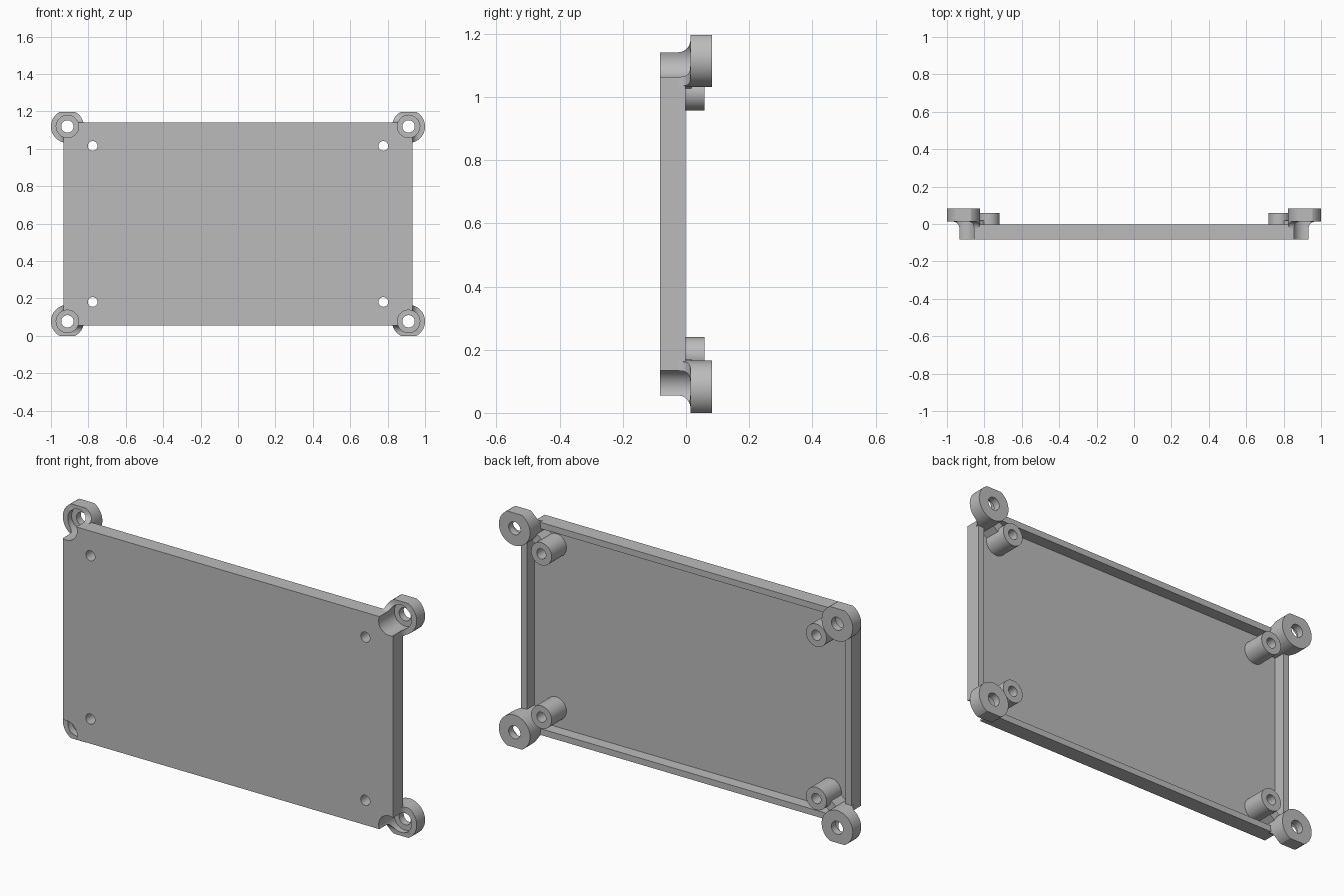
import bpy, bmesh, math
from mathutils import Matrix, Vector

cube = bpy.data.objects.get("Cube")
if cube:
    bpy.data.objects.remove(cube)

grey = bpy.data.materials.new("plain grey")
grey.use_nodes = True
grey.diffuse_color = (0.5, 0.5, 0.5, 1)
grey.node_tree.nodes["Principled BSDF"].inputs["Base Color"].default_value = (0.5, 0.5, 0.5, 1)

# Main dimensions
MID_Z, HALF_W, HALF_H = 0.5985, 0.933, 0.543
FRONT, RIM, BACK = -0.082, -0.002, 0.082
LUG_X, LUG_Z, LUG_R = 0.912, 0.521, 0.088
POST_X, POST_Z, POST_R = 0.777, 0.417, 0.058


def finish(name, bm):
    bmesh.ops.recalc_face_normals(bm, faces=bm.faces)
    mesh = bpy.data.meshes.new(name)
    bm.to_mesh(mesh)
    bm.free()
    mesh.materials.append(grey)
    obj = bpy.data.objects.new(name, mesh)
    bpy.context.collection.objects.link(obj)
    return obj


def box(name, centre, size, turn=0):
    bm = bmesh.new()
    m = Matrix.Translation(centre) @ Matrix.Rotation(turn, 4, 'Y') @ Matrix.Diagonal((*size, 1))
    bmesh.ops.create_cube(bm, size=1, matrix=m)
    return finish(name, bm)


def cylinder(name, x, z, r, y0, y1, sides=48):
    bm = bmesh.new()
    m = Matrix.Translation((x, (y0 + y1) / 2, z)) @ Matrix.Rotation(math.pi / 2, 4, 'X')
    bmesh.ops.create_cone(bm, cap_ends=True, segments=sides, radius1=r, radius2=r,
                          depth=y1 - y0, matrix=m)
    return finish(name, bm)


def combine(obj, tool, how):
    mod = obj.modifiers.new(how.lower(), 'BOOLEAN')
    mod.operation, mod.object, mod.solver = how, tool, 'EXACT'
    bpy.context.view_layer.objects.active = obj
    bpy.ops.object.modifier_apply(modifier=mod.name)
    bpy.data.objects.remove(tool)


def flare():
    """Plate outline that sweeps outward through a quarter round to the lugs."""
    rad, top = 0.04, 0.014
    steps = [(FRONT, 0)]
    for i in range(9):
        a = math.pi / 2 * i / 8
        steps.append((top - rad + rad * math.sin(a), rad * (1 - math.cos(a))))
    steps += [(top, 0.3), (BACK + 0.1, 0.3)]
    bm = bmesh.new()
    rings = []
    for y, grow in steps:
        w, h = HALF_W + grow, HALF_H + grow
        rings.append([bm.verts.new((sx * w, y, MID_Z + sz * h))
                      for sx, sz in ((-1, -1), (1, -1), (1, 1), (-1, 1))])
    for a, b in zip(rings, rings[1:]):
        for i in range(4):
            j = (i + 1) % 4
            bm.faces.new((a[i], a[j], b[j], b[i]))
    bm.faces.new(rings[0])
    bm.faces.new(rings[-1])
    return finish("flare_helper", bm)


# Shallow tray with a thin rim, open at the back
tray = box("tray", (0, (FRONT + RIM) / 2, MID_Z), (2 * HALF_W, RIM - FRONT, 2 * HALF_H))
WALL, FLOOR = 0.032, 0.02
combine(tray, box("hollow", (0, FRONT + FLOOR + 0.1, MID_Z),
                  (2 * (HALF_W - WALL), 0.2, 2 * (HALF_H - WALL))), 'DIFFERENCE')
parts = [tray]

for side, sx in (("left", 1), ("right", -1)):
    for level, sz in (("lower", -1), ("upper", 1)):
        tag = f"{level}_{side}"
        lx, lz = sx * LUG_X, MID_Z + sz * LUG_Z
        px, pz = sx * POST_X, MID_Z + sz * POST_Z

        # Corner lug, trimmed flat at its outer end and flared into the plate
        lug = cylinder(f"{tag}_lug", lx, lz, LUG_R, FRONT + 0.001, BACK, 64)
        combine(lug, flare(), 'INTERSECT')
        combine(lug, box("trim", (0, 0, MID_Z), (3, 1, 2 * MID_Z)), 'INTERSECT')

        # Hollow post inside the tray
        post = cylinder(f"{tag}_post", px, pz, POST_R, FRONT + 0.005, 0.058)

        # Web joining post and lug
        gap = Vector((px - lx, 0, pz - lz))
        mid = Vector((lx, 0, lz)) + gap * 0.55
        web = box(f"{tag}_web", (mid.x, -0.027, mid.z), (0.07, 0.09, 0.05),
                  -math.atan2(gap.z, gap.x))

        # Screw head recess, screw hole and post hole
        for part in (tray, lug, web):
            combine(part, cylinder("recess", lx, lz, 0.06, -0.3, 0.045), 'DIFFERENCE')
        combine(lug, cylinder("hole", lx, lz, 0.033, -0.3, 0.3), 'DIFFERENCE')
        for part in (tray, post, web):
            combine(part, cylinder("hole", px, pz, 0.026, -0.3, 0.3, 32), 'DIFFERENCE')
        parts += [lug, post, web]

# Smooth round walls, crisp edges
bpy.ops.object.select_all(action='DESELECT')
for part in parts:
    part.select_set(True)
bpy.context.view_layer.objects.active = tray
bpy.ops.object.shade_smooth_by_angle(angle=math.radians(30))
